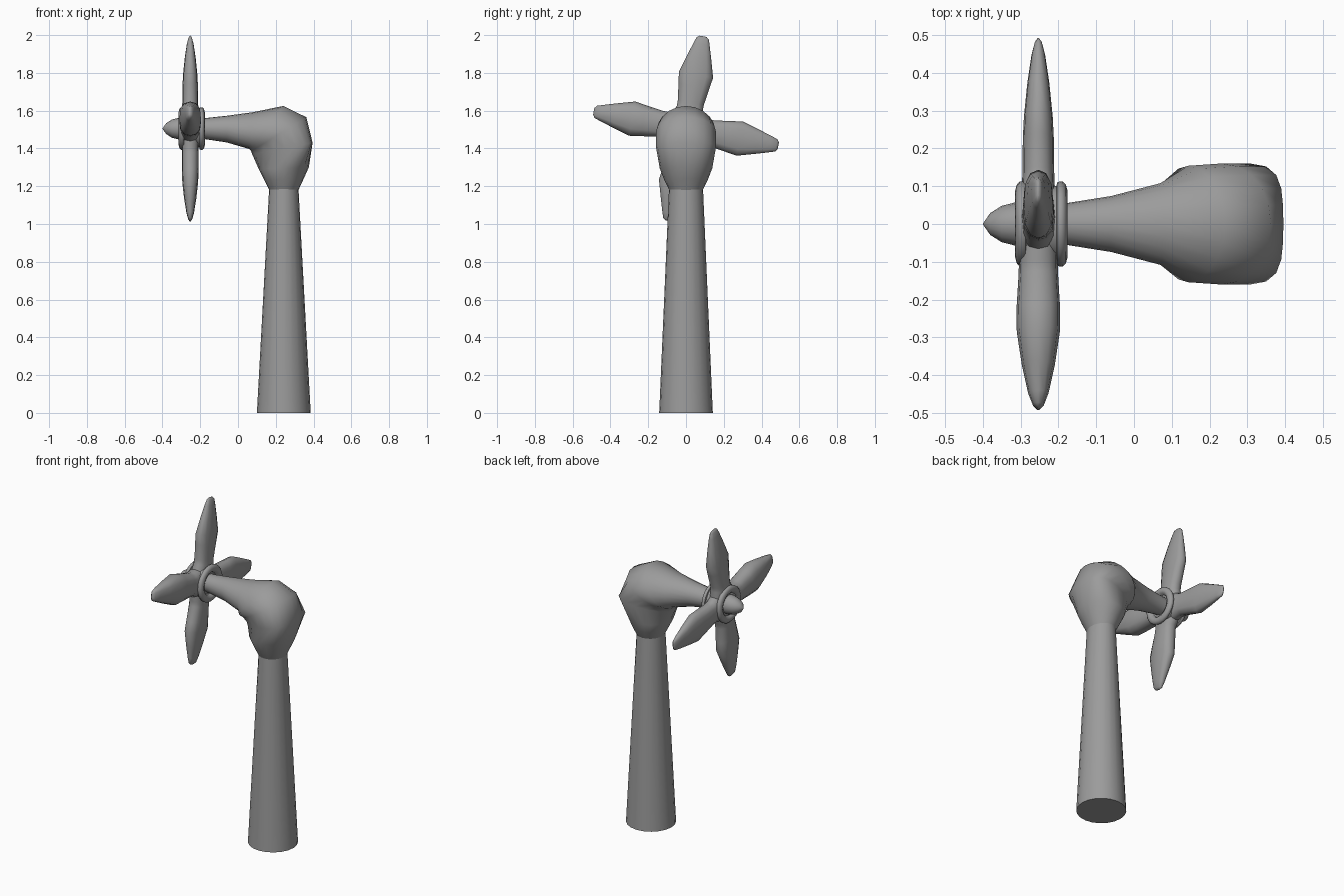
import bpy, bmesh, math
from mathutils import Vector, Matrix

if "Cube" in bpy.data.objects:
    bpy.data.objects.remove(bpy.data.objects["Cube"])

HUB = Vector((-0.253, 0, 1.505))
grey = bpy.data.materials.new("dark_grey")
grey.diffuse_color = (0.33, 0.33, 0.33, 1)
grey.use_nodes = True
grey.node_tree.nodes["Principled BSDF"].inputs["Base Color"].default_value = grey.diffuse_color


def loft(name, rings, angle=40, closed=False):
    """Bridge a list of point rings, capping the ends unless closed."""
    bm = bmesh.new()
    vs = [[bm.verts.new(p) for p in r] for r in rings]
    n = len(vs[0])
    pairs = list(zip(vs, vs[1:]))
    if closed:
        pairs.append((vs[-1], vs[0]))
    for a, b in pairs:
        for i in range(n):
            j = (i + 1) % n
            bm.faces.new((a[i], a[j], b[j], b[i]))
    if not closed:
        bm.faces.new(vs[0])
        bm.faces.new(vs[-1])
    bmesh.ops.recalc_face_normals(bm, faces=bm.faces)
    me = bpy.data.meshes.new(name)
    bm.to_mesh(me)
    bm.free()
    me.materials.append(grey)
    ob = bpy.data.objects.new(name, me)
    bpy.context.collection.objects.link(ob)
    bpy.ops.object.select_all(action='DESELECT')
    ob.select_set(True)
    bpy.context.view_layer.objects.active = ob
    bpy.ops.object.shade_smooth_by_angle(angle=math.radians(angle))
    return ob


def side_ring(inner, outer, half_y, shift=0, n=20):
    """Egg-shaped ring spanning two (x, z) points of the side silhouette."""
    a, b = Vector((inner[0], 0, inner[1])), Vector((outer[0], 0, outer[1]))
    pts = []
    for i in range(n):
        t = 2 * math.pi * i / n
        s = math.cos(t) + shift * math.sin(t) ** 2
        pts.append((a + b) / 2 + (b - a) / 2 * s + Vector((0, half_y * math.sin(t), 0)))
    return pts


def axle_rings(profile, n=24):
    """Rings around the rotor axis from (x, radius) pairs."""
    return [[(x, r * math.cos(2 * math.pi * i / n), HUB.z + r * math.sin(2 * math.pi * i / n))
             for i in range(n)] for x, r in profile]


# Tapered tower
loft("tower", [side_ring((0.10, 0), (0.385, 0), 0.142),
               side_ring((0.165, 1.19), (0.32, 1.19), 0.09)])

# Bulbous head bending forward into the neck
loft("head", [side_ring(*r) for r in (
    ((0.165, 1.18), (0.32, 1.18), 0.088),
    ((0.14, 1.23), (0.348, 1.24), 0.116),
    ((0.11, 1.29), (0.375, 1.30), 0.139),
    ((0.075, 1.37), (0.395, 1.43), 0.16, 0.45),
    ((0.07, 1.385), (0.362, 1.565), 0.16, 0.1),
    ((0.065, 1.392), (0.24, 1.625), 0.154, -0.1),
    ((0.06, 1.397), (0.08, 1.592), 0.108),
    ((-0.06, 1.432), (-0.06, 1.573), 0.074),
    ((-0.18, 1.45), (-0.18, 1.56), 0.055),
    ((-0.26, 1.45), (-0.26, 1.56), 0.055))], 60)

# Rounded hub collar: two raised lips with a groove for the blade roots
LIP = [(-0.062, 0.102), (-0.040, 0.102), (-0.038, 0.11), (-0.045, 0.113), (-0.052, 0.112),
       (-0.059, 0.104), (-0.063, 0.088), (-0.057, 0.074), (-0.044, 0.066), (-0.044, 0.05)][2:]
lips = [(-0.245 + s * -dx, r) for s, lip in ((-1, LIP[::-1]), (1, LIP))
        for dx, r in lip]
half = len(LIP)
loft("hub_collar", axle_rings(
    [(-0.245 + dx * 1.1, r) for dx, r in LIP[::-1]] + [(-0.285, 0.1), (-0.205, 0.1)]
    + [(-0.245 - dx * 1.1, r) for dx, r in LIP]), 50, closed=True)

# Nose spinner
loft("spinner", axle_rings([
    (-0.25, 0.058), (-0.315, 0.057), (-0.35, 0.048), (-0.38, 0.029), (-0.399, 0.002)], 16), 60)

# Four blades with flared roots: stations are (radius, half width, half thickness)
STATIONS = [(0.0, 0.085, 0.046), (0.08, 0.082, 0.045), (0.11, 0.07, 0.043),
            (0.14, 0.07, 0.042), (0.23, 0.083, 0.041), (0.29, 0.092, 0.038),
            (0.38, 0.066, 0.029), (0.455, 0.043, 0.018), (0.486, 0.033, 0.01),
            (0.497, 0.018, 0.003)]
SECTION = [(1, 0), (0.9, 0.55), (0.6, 0.9), (0, 1), (-0.6, 0.9), (-0.9, 0.55),
           (-1, 0), (-0.9, -0.55), (-0.6, -0.9), (0, -1), (0.6, -0.9), (0.9, -0.55)]
for k, (part, thick) in enumerate((("top", 1), ("right", 1), ("bottom", 1.1), ("left", 1.5))):
    turn = Matrix.Rotation(-math.radians(10.5 + 90 * k), 3, 'X')
    rings = []
    for r, w, t in STATIONS:
        f = 1 + (thick - 1) * min(1, r / 0.28)
        rings.append([HUB + turn @ Vector((t * f * v, w * u, r)) for u, v in SECTION])
    loft(part + "_blade", rings, 60)
